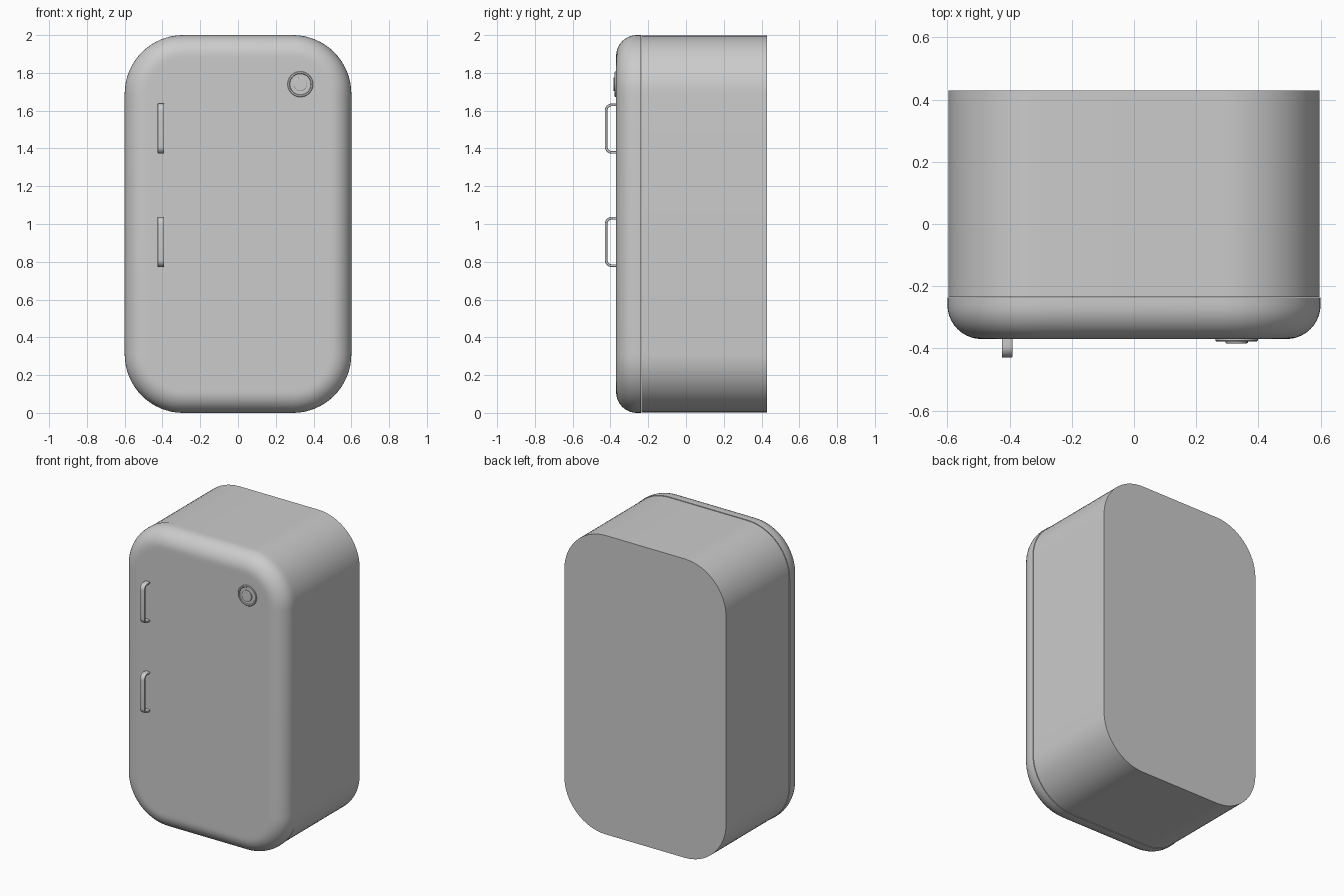
import bpy, bmesh
from math import sin, cos, pi, radians

if "Cube" in bpy.data.objects:
    bpy.data.objects.remove(bpy.data.objects["Cube"])


def finish(name, bm):
    bmesh.ops.recalc_face_normals(bm, faces=bm.faces)
    me = bpy.data.meshes.new(name)
    bm.to_mesh(me)
    bm.free()
    me.shade_smooth()
    me.set_sharp_from_angle(angle=radians(30))
    ob = bpy.data.objects.new(name, me)
    bpy.context.collection.objects.link(ob)
    return ob


def rounded_rect(w, h, r, n):
    """Outline with half sizes w, h and corner radius r."""
    pts = []
    for k, (sx, sz) in enumerate(((1, 1), (-1, 1), (-1, -1), (1, -1))):
        for i in range(n + 1):
            a = (k + i / n) * pi / 2
            pts.append((sx * (w - r) + r * cos(a), sz * (h - r) + r * sin(a)))
    return pts


def loft(name, rings):
    """Skin a stack of equal-length rings and cap both ends."""
    bm = bmesh.new()
    loops = [[bm.verts.new(p) for p in ring] for ring in rings]
    for a, b in zip(loops, loops[1:]):
        for i in range(len(a)):
            j = (i + 1) % len(a)
            bm.faces.new((a[i], a[j], b[j], b[i]))
    bm.faces.new(loops[0])
    bm.faces.new(loops[-1])
    return finish(name, bm)


def shell_ring(y, inset):
    return [(x, y, 1 + z) for x, z in
            rounded_rect(0.6 - inset, 1 - inset, 0.31 - inset, 16)]


def disc_ring(y, r):
    return [(0.33 + r * cos(a), y, 1.74 + r * sin(a))
            for a in (2 * pi * i / 48 for i in range(48))]


# Cabinet body, a touch smaller than the door
loft("cabinet", [shell_ring(-0.235, 0.003), shell_ring(0.43, 0.003)])

# Door with a rolled front edge
R, N = 0.11, 10
roll = [shell_ring(-0.37 + R * (1 - cos(a)), R * (1 - sin(a)))
        for a in (pi / 2 * i / N for i in range(N + 1))]
loft("door", [shell_ring(-0.37, R + 0.02)] + roll + [shell_ring(-0.237, 0)])


# Bracket handles: a flat bar bent along a rounded rectangle, open at the door
def handle(name, zc):
    bar, half, out, base, t, r = 0.017, 0.133, -0.43, -0.365, 0.014, 0.038
    path = [(base, half, 0, 1)]
    for s in (1, -1):
        arc = [(out + r - r * sin(a), s * (half - r + r * cos(a)), -sin(a), s * cos(a))
               for a in (pi / 2 * i / 8 for i in range(9))]
        path += arc if s == 1 else arc[::-1]
    path.append((base, -half, 0, -1))
    section = rounded_rect(bar, t / 2, 0.004, 3)
    loft(name, [[(-0.408 + u, y + ny * (v - t / 2), zc + z + nz * (v - t / 2))
                 for u, v in section] for y, z, ny, nz in path])


handle("upper_handle", 1.505)
handle("lower_handle", 0.905)

# Plain round badge with a raised rim and centre button
loft("badge", [disc_ring(-0.365, 0.068), disc_ring(-0.375, 0.068),
               disc_ring(-0.378, 0.065), disc_ring(-0.378, 0.058),
               disc_ring(-0.374, 0.055)])
loft("badge_button", [disc_ring(-0.372, 0.036), disc_ring(-0.382, 0.036),
                      disc_ring(-0.384, 0.033)])
